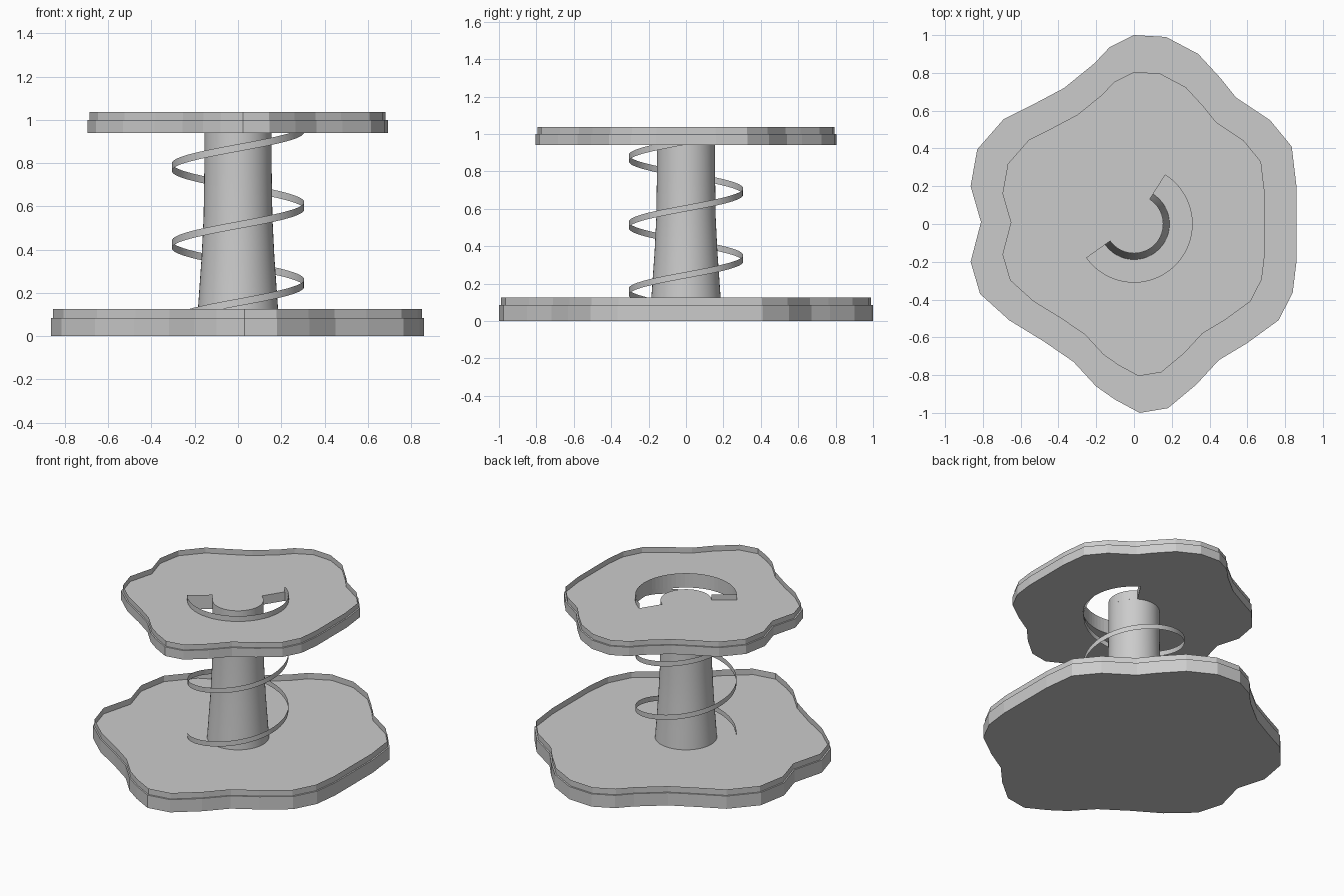
import bpy, bmesh, math

if "Cube" in bpy.data.objects:
    bpy.data.objects.remove(bpy.data.objects["Cube"])

mat = bpy.data.materials.new("light_grey")
mat.diffuse_color = (0.6, 0.6, 0.6, 1)
mat.use_nodes = True
mat.node_tree.nodes["Principled BSDF"].inputs["Base Color"].default_value = mat.diffuse_color

OUTLINE = [(.86, 0), (.86, .2), (.835, .41), (.72, .55), (.54, .67), (.46, .77), (.34, .90),
           (.17, .99), (0, 1), (-.13, .935), (-.21, .85), (-.37, .72), (-.53, .635),
           (-.69, .555), (-.83, .395), (-.865, .2), (-.81, .01), (-.865, -.2), (-.815, -.37),
           (-.66, -.51), (-.48, -.62), (-.32, -.73), (-.2, -.86), (-.1, -.93), (.03, -1),
           (.18, -.975), (.33, -.85), (.45, -.72), (.6, -.63), (.765, -.51), (.84, -.365),
           (.86, -.2)]
START, END = -144.5, 57.5      # slot and ramp angles in degrees
R_IN, R_OUT = 0.155, 0.308


def scaled(s):
    return [(x * s, y * s) for x, y in OUTLINE]


def arc(r, a0, a1, n):
    angles = [math.radians(a0 + (a1 - a0) * i / n) for i in range(n + 1)]
    return [(r * math.cos(a), r * math.sin(a)) for a in angles]


def finish(name, bm, smooth=False):
    me = bpy.data.meshes.new(name)
    bm.to_mesh(me)
    bm.free()
    ob = bpy.data.objects.new(name, me)
    bpy.context.collection.objects.link(ob)
    me.materials.append(mat)
    for p in me.polygons:
        p.use_smooth = smooth
    return ob


def slab(name, loops, z0, z1):
    """Solid plate from an outer loop and optional hole loops."""
    bm = bmesh.new()
    rings = {}
    for z in (z0, z1):
        edges = []
        for k, loop in enumerate(loops):
            vs = [bm.verts.new((x, y, z)) for x, y in loop]
            rings[z, k] = vs
            edges += [bm.edges.new((vs[i - 1], vs[i])) for i in range(len(vs))]
        bmesh.ops.triangle_fill(bm, edges=edges, use_beauty=True)
    for k in range(len(loops)):
        a, b = rings[z0, k], rings[z1, k]
        for i in range(len(a)):
            bm.faces.new((a[i - 1], a[i], b[i], b[i - 1]))
    bmesh.ops.recalc_face_normals(bm, faces=bm.faces)
    return finish(name, bm)


def strip(name, pts, zs, h, closed=False, smooth=False):
    """Upright thin wall along a path, with its lower edge at heights zs."""
    bm = bmesh.new()
    lo = [bm.verts.new((x, y, z)) for (x, y), z in zip(pts, zs)]
    hi = [bm.verts.new((x, y, z + h)) for (x, y), z in zip(pts, zs)]
    for i in range(0 if closed else 1, len(pts)):
        bm.faces.new((lo[i - 1], lo[i], hi[i], hi[i - 1]))
    return finish(name, bm, smooth)


# Floors: the upper one has a C-shaped slot around the column
slot = arc(R_OUT, START, END, 40) + arc(R_IN, END, START, 40)
slab("lower_floor", [OUTLINE], 0, 0.085)
slab("upper_floor", [scaled(0.805), slot], 0.94, 1.0)

# Thin rims standing on the floors
strip("lower_rim", scaled(0.989), [0.085] * 32, 0.04, closed=True)
strip("upper_rim", scaled(0.794), [1.0] * 32, 0.036, closed=True)

# Thin guard around the slot: start end and outer arc
guard = arc(R_IN, START, START + 1, 1)[:1] + arc(R_OUT, START, END, 40)
strip("slot_guard", guard, [1.0] * len(guard), 0.036)

# Helical band from the lower floor to the upper floor
N = 150
helix = arc(R_OUT - 0.002, START, END + 720, N)
strip("spiral_band", helix, [0.085 + 0.915 * i / N for i in range(N + 1)], 0.034, smooth=True)

# Flared column
PROFILE = [(.188, .085), (.18, .2), (.168, .37), (.159, .55), (.156, .75), (.155, .94)]
bm = bmesh.new()
SEG = 48
rings = [[bm.verts.new((r * math.cos(2 * math.pi * i / SEG), r * math.sin(2 * math.pi * i / SEG), z))
          for i in range(SEG)] for r, z in PROFILE]
for a, b in zip(rings, rings[1:]):
    for i in range(SEG):
        bm.faces.new((a[i - 1], a[i], b[i], b[i - 1]))
finish("column", bm, smooth=True)
